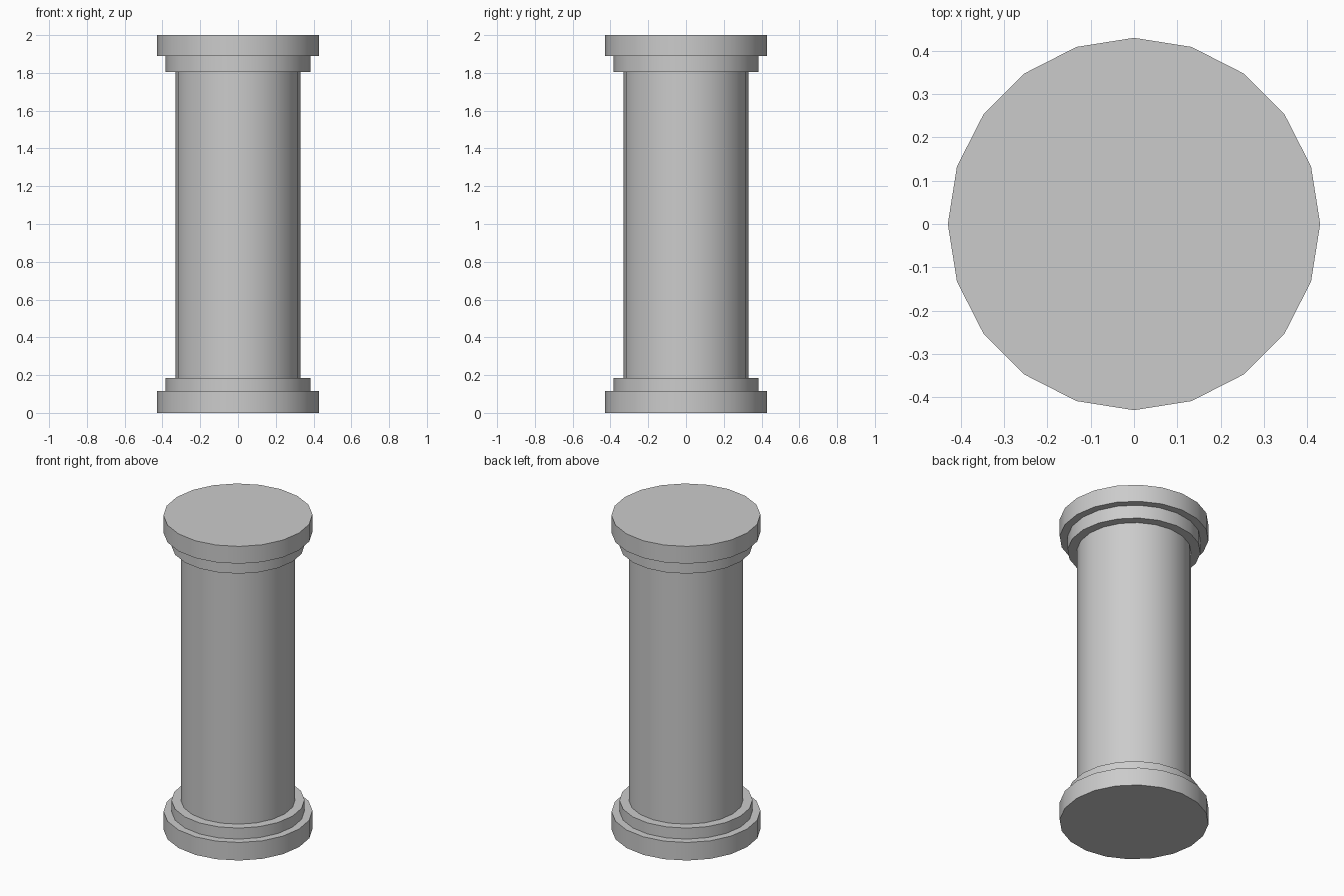
import bpy
from math import cos, sin, tau

if "Cube" in bpy.data.objects:
    bpy.data.objects.remove(bpy.data.objects["Cube"])

SIDES = 20
R_FLANGE, R_COLLAR, R_SHAFT = 0.43, 0.384, 0.33


def lathe(name, profile):
    """Revolve (radius, z) points, listed from bottom to top, around the z axis."""
    verts, faces, rings = [], [], []
    for r, z in profile:
        rings.append(range(len(verts), len(verts) + SIDES))
        verts += [(r * cos(tau * i / SIDES), r * sin(tau * i / SIDES), z)
                  for i in range(SIDES)]
    for a, b in zip(rings, rings[1:]):
        faces += [(a[i], a[(i + 1) % SIDES], b[(i + 1) % SIDES], b[i])
                  for i in range(SIDES)]
    # Cap the ends that sit on the outside of the column
    if profile[0][1] == 0:
        faces.append(tuple(reversed(rings[0])))
    if profile[-1][1] == 2:
        faces.append(tuple(rings[-1]))
    mesh = bpy.data.meshes.new(name)
    mesh.from_pydata(verts, [], faces)
    obj = bpy.data.objects.new(name, mesh)
    bpy.context.collection.objects.link(obj)
    bpy.ops.object.select_all(action='DESELECT')
    obj.select_set(True)
    bpy.context.view_layer.objects.active = obj
    bpy.ops.object.shade_smooth_by_angle(angle=0.6)
    return obj


# Stepped base
lathe("column_base", [(R_FLANGE, 0), (R_FLANGE, 0.115), (R_COLLAR, 0.115),
                      (R_COLLAR, 0.185), (R_SHAFT, 0.185)])
# Straight shaft
lathe("column_shaft", [(R_SHAFT, 0.185), (R_SHAFT, 1.805)])
# Stepped capital
lathe("column_capital", [(R_SHAFT, 1.805), (R_COLLAR, 1.805), (R_COLLAR, 1.89),
                         (R_FLANGE, 1.89), (R_FLANGE, 2)])
